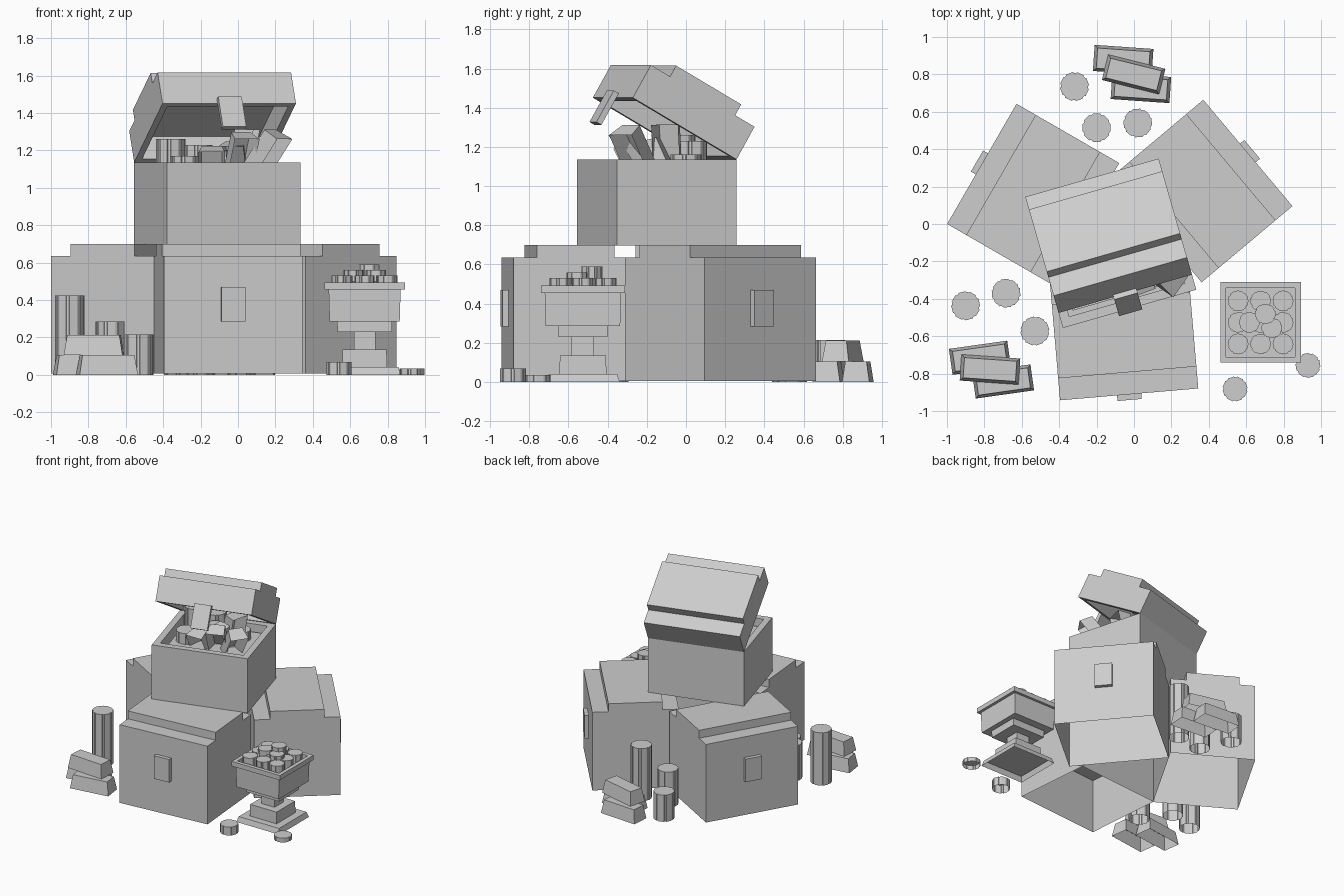
import bpy, bmesh
from math import radians, cos, sin
from mathutils import Matrix, Vector

cube = bpy.data.objects.get("Cube")
if cube:
    bpy.data.objects.remove(cube, do_unlink=True)

grey = bpy.data.materials.new("plain_grey")
grey.use_nodes = True
grey.diffuse_color = (0.61, 0.61, 0.61, 1)
grey.node_tree.nodes["Principled BSDF"].inputs["Base Color"].default_value = (0.61, 0.61, 0.61, 1)


def place(x, y, z, angle=0):
    return Matrix.Translation((x, y, z)) @ Matrix.Rotation(radians(angle), 4, 'Z')


def finish(bm, name, matrix):
    mesh = bpy.data.meshes.new(name)
    bm.to_mesh(mesh)
    bm.free()
    mesh.materials.append(grey)
    obj = bpy.data.objects.new(name, mesh)
    obj.matrix_world = matrix
    bpy.context.collection.objects.link(obj)


def prism(points, offset, cap=True):
    """Extrude a closed outline; the starting face is dropped when cap is off."""
    bm = bmesh.new()
    base = bm.faces.new([bm.verts.new(p) for p in points])
    bm.normal_update()
    new = bmesh.ops.extrude_face_region(bm, geom=[base], use_keep_orig=True)["geom"]
    bmesh.ops.translate(bm, vec=offset, verts=[v for v in new if isinstance(v, bmesh.types.BMVert)])
    bmesh.ops.recalc_face_normals(bm, faces=bm.faces)
    if not cap:
        bmesh.ops.delete(bm, geom=[base], context='FACES_ONLY')
    bm.normal_update()
    return bm


def block(w, d, h, top_w=None, top_d=None, cap=True):
    """Box standing on its origin, optionally tapered."""
    outline = [(-w / 2, -d / 2, 0), (w / 2, -d / 2, 0), (w / 2, d / 2, 0), (-w / 2, d / 2, 0)]
    bm = prism(outline, (0, 0, h), cap)
    for v in bm.verts:
        if v.co.z > h / 2:
            v.co.x *= (top_w or w) / w
            v.co.y *= (top_d or d) / d
    bm.normal_update()
    return bm


def hollow(bm, side, wall, depth):
    """Sink a cavity into the topmost (side 1) or lowest (side -1) level face."""
    face = max(bm.faces, key=lambda f: side * (f.normal.z * 10 + f.calc_center_median().z))
    bmesh.ops.inset_individual(bm, faces=[face], thickness=wall)
    sunk = bmesh.ops.extrude_discrete_faces(bm, faces=[face])["faces"][0]
    bmesh.ops.translate(bm, vec=(0, 0, -side * depth), verts=sunk.verts)


# Chests: body open underneath, stepped lid hinged at the back, and latch plate
W, D, H = 0.742, 0.634, 0.438
LID, CREST, STEP = 0.192, 0.064, 0.118


def chest(name, matrix, tilt=0):
    body = block(W, D, H, cap=False)
    if tilt:
        hollow(body, 1, 0.07, H - 0.06)
    finish(body, name + "_body", matrix)

    hinge = matrix @ Matrix.Translation((0, D / 2, H)) @ Matrix.Rotation(radians(-tilt), 4, 'X')
    top = LID + CREST
    outline = [(0, 0), (0, LID), (-STEP, LID), (-STEP, top),
               (STEP - D, top), (STEP - D, LID), (-D, LID), (-D, 0)]
    lid = prism([(-W / 2, y, z) for y, z in outline], (W, 0, 0))
    if tilt:
        hollow(lid, -1, 0.05, 0.14)
    finish(lid, name + "_lid", hinge)
    finish(block(0.13, 0.03, 0.185), name + "_latch",
           hinge @ Matrix.Translation((0, -D - 0.015, -0.16)))


chest("front_chest", place(-0.053, -0.595, 0.006, 4.9))
chest("back_right_chest", place(-0.539, 0.163, 0.006, -120))
chest("back_left_chest", place(0.366, 0.176, 0.006, 130))
TOP = place(-0.111, -0.149, 0.698, 16)
chest("open_chest", TOP, 29.8)


# Coins and coin stacks: eight broad flats parted by narrow notches, open underneath
def coins(name, x, y, z, height, radius=0.078, turn=0):
    ring = []
    for side in range(8):
        for offset, r in ((-15, radius), (15, radius), (17, radius * 0.94), (28, radius * 0.94)):
            a = radians(side * 45 + offset + turn)
            ring.append((r * cos(a), r * sin(a), 0))
    finish(prism(ring, (0, 0, height), cap=False), name, place(x, y, z))


STACKS = [(-0.9, -0.437, 0.425, 15), (-0.684, -0.37, 0.285, 5), (-0.53, -0.572, 0.215, 20),
          (0.02, 0.54, 0.425, 5), (-0.2, 0.515, 0.285, 0), (-0.318, 0.735, 0.215, 20)]
for x, y, h, turn in STACKS:
    coins("coin_stack", x, y, 0, h, turn=turn)
coins("loose_coin_pair", 0.54, -0.882, 0, 0.068, 0.067, 20)
coins("loose_coin", 0.93, -0.756, 0, 0.035, 0.067, 10)


# Tapered bars, two side by side with one on top
def bar(matrix):
    finish(block(0.315, 0.14, 0.106, 0.28, 0.108, cap=False), "metal_bar", matrix)


for x, y, z, a in [(-0.824, -0.715, 0, 8), (-0.70, -0.842, 0, 8), (-0.77, -0.778, 0.106, -4),
                   (-0.058, 0.877, 0, -4), (0.037, 0.727, 0, -4), (-0.002, 0.80, 0.106, -14)]:
    bar(place(x, y, z, a))

# Pedestal dish built from stacked square tiers: width, depth, top width, top depth, z range
DX, DY = 0.677, -0.526
TIERS = [("base", 0.385, 0.375, 0.36, 0.35, 0, 0.042), ("foot", 0.24, 0.24, 0.235, 0.235, 0.042, 0.135),
         ("stem", 0.115, 0.115, 0.115, 0.115, 0.135, 0.23),
         ("bowl_bottom", 0.29, 0.25, 0.295, 0.25, 0.23, 0.285),
         ("bowl", 0.375, 0.38, 0.385, 0.39, 0.285, 0.455), ("rim", 0.43, 0.43, 0.43, 0.43, 0.455, 0.493)]
for part, w, d, top_w, top_d, z0, z1 in TIERS:
    tier = block(w, d, z1 - z0, top_w, top_d, cap=part != "base")
    if part == "rim":
        hollow(tier, 1, 0.043, 0.034)
    finish(tier, "dish_" + part, place(DX, DY, z0))

# Coins heaped in the dish
for i in (-1, 0, 1):
    for j in (-1, 0, 1):
        coins("dish_coin", DX + 0.12 * i, DY + 0.115 * j, 0.46, 0.07, 0.056, 10 * i)
for x, y, z in [(-0.06, 0, 0.53), (0.06, -0.03, 0.53), (0.025, 0.045, 0.56)]:
    coins("dish_top_coin", DX + x, DY + y, z - 0.03, 0.06, 0.056)

# Treasure inside the open chest
for x, y, top in [(-0.36, -0.03, 1.26), (-0.285, -0.25, 1.17), (-0.215, 0.03, 1.23),
                  (-0.12, -0.12, 1.2), (0.02, 0.0, 1.16)]:
    coins("chest_coin_stack", x, y, 0.76, top - 0.76, turn=16)
# Leaning bars: tip position and lean direction
LEANING = [((0.25, -0.335, 1.26), (0.5, -0.35, 0.8)), ((0.05, -0.37, 1.26), (0.17, -0.45, 0.85)),
           ((-0.14, -0.37, 1.19), (0, -0.4, 0.8)), ((0.1, -0.11, 1.31), (0.2, -0.05, 1)),
           ((-0.04, -0.24, 1.22), (-0.1, -0.4, 0.9))]
for tip, lean in LEANING:
    lean = Vector(lean).normalized()
    bar(Matrix.Translation(Vector(tip) - lean * 0.157) @ lean.to_track_quat('X', 'Z').to_matrix().to_4x4())
# Heap filling the chest below the treasure
finish(block(W - 0.15, D - 0.15, 0.33), "treasure_heap", TOP @ Matrix.Translation((0, 0, 0.055)))
